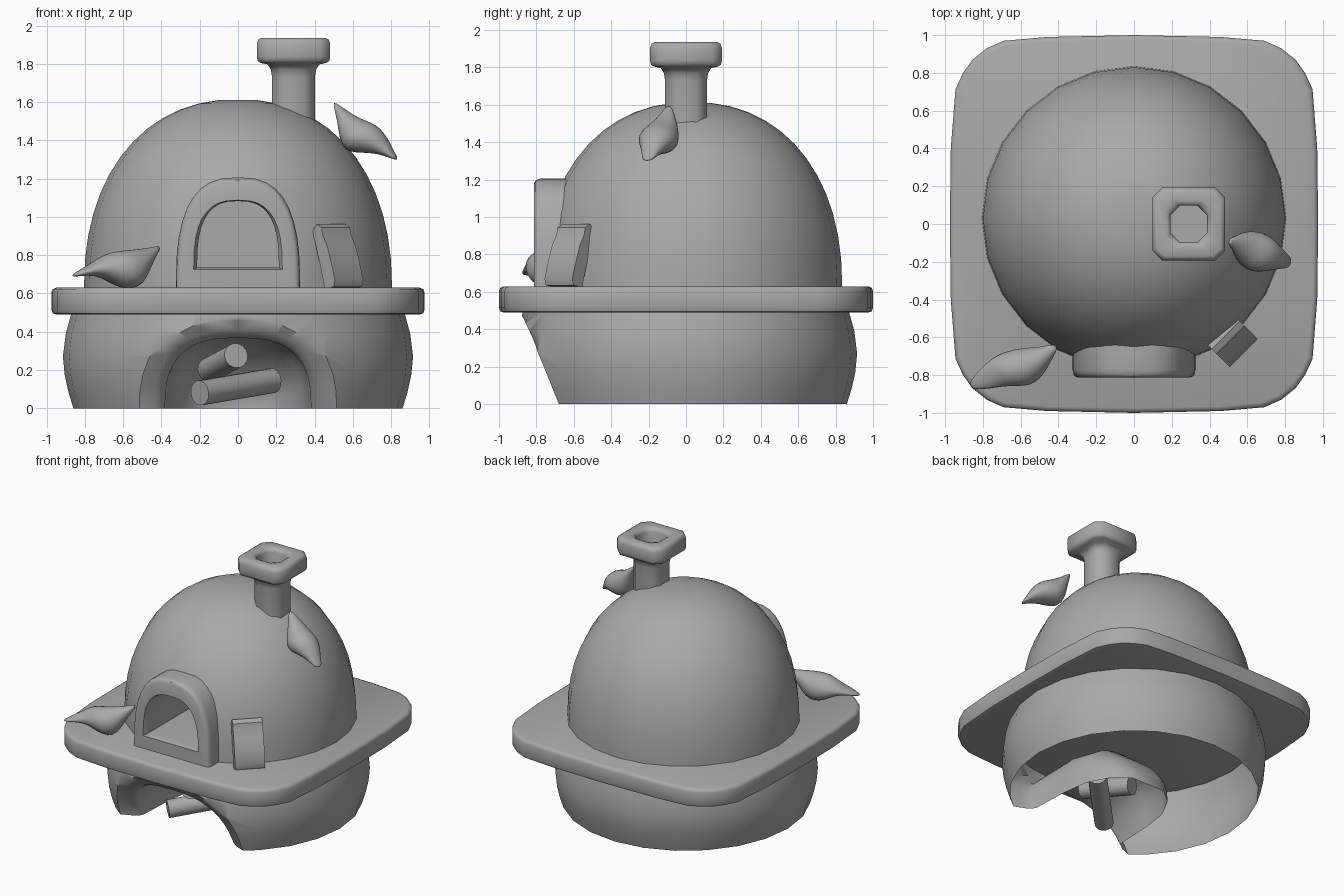
import bpy, bmesh, math
from mathutils import Vector

cube = bpy.data.objects.get("Cube")
if cube:
    bpy.data.objects.remove(cube, do_unlink=True)

clay = bpy.data.materials.new("plain_grey_clay")
clay.use_nodes = True
GREY = (0.4, 0.4, 0.4, 1.0)
clay.diffuse_color = GREY
clay.node_tree.nodes["Principled BSDF"].inputs["Base Color"].default_value = GREY


def loft(name, rings):
    """Skin a list of equal-length closed rings and cap both ends."""
    bm = bmesh.new()
    loops = [[bm.verts.new(p) for p in ring] for ring in rings]
    n = len(loops[0])
    for a, b in zip(loops, loops[1:]):
        for i in range(n):
            j = (i + 1) % n
            bm.faces.new((a[i], a[j], b[j], b[i]))
    bm.faces.new(loops[0])
    bm.faces.new(loops[-1])
    bmesh.ops.recalc_face_normals(bm, faces=bm.faces)
    mesh = bpy.data.meshes.new(name)
    bm.to_mesh(mesh)
    bm.free()
    obj = bpy.data.objects.new(name, mesh)
    mesh.materials.append(clay)
    bpy.context.collection.objects.link(obj)
    return obj


def activate(obj):
    bpy.ops.object.select_all(action='DESELECT')
    obj.select_set(True)
    bpy.context.view_layer.objects.active = obj


def smooth(obj, degrees=40):
    activate(obj)
    bpy.ops.object.shade_smooth_by_angle(angle=math.radians(degrees))


def combine(obj, other, operation):
    """Apply a boolean and discard the helper."""
    activate(obj)
    mod = obj.modifiers.new("combine", 'BOOLEAN')
    mod.object, mod.operation, mod.solver = other, operation, 'EXACT'
    bpy.ops.object.modifier_apply(modifier=mod.name)
    bpy.data.objects.remove(other, do_unlink=True)


def circle(r, z, cy=0.0, n=24):
    return [Vector((r * math.cos(math.tau * i / n), cy + r * math.sin(math.tau * i / n), z))
            for i in range(n)]


def arch(y, w, h, z0, drop=0.0, lean=0.0, steps=18):
    """Rounded arch outline, extended downward by drop, its top leaning forward."""
    p = 2 / 2.7
    pts = []
    for i in range(steps + 1):
        a = math.pi * i / steps
        c, s = math.cos(a), max(math.sin(a), 0.0) ** p
        pts.append(Vector((math.copysign(w * abs(c) ** p, c), y - lean * s, z0 + h * s)))
    if drop:
        pts += [Vector((-w, y, z0 - drop)), Vector((w, y, z0 - drop))]
    return pts


# Hollow base with a flared mouth and a firewood niche that slopes down to the back
base = loft("base_wall", [circle(r, z) for r, z in
            [(.86, 0), (.885, .08), (.905, .17), (.915, .27), (.9, .39), (.87, .5)]])
niche = loft("niche_cutter", [arch(y, w, h, 0, .1, lean) for y, w, h, lean in
             [(-1.1, .64, .53, .05), (-.735, .64, .53, .175), (-.685, .53, .46, .185),
              (-.645, .435, .405, .19), (-.615, .395, .378, .195), (-.59, .382, .368, .19),
              (-.3, .37, .39, .05), (-.1, .34, .34, 0), (.05, .26, .22, 0),
              (.15, .14, .08, 0)]])
combine(base, niche, 'DIFFERENCE')
bm = bmesh.new()
bm.from_mesh(base.data)
flat = [f for f in bm.faces if abs(f.normal.z) > .99
        and (f.calc_center_median().z < .01 or f.calc_center_median().z > .49)]
bmesh.ops.delete(bm, geom=flat, context='FACES')
bm.to_mesh(base.data)
bm.free()
smooth(base, 50)

# Rounded square counter slab
corner = [(.975, 0), (.97, .4), (.945, .715), (.905, .8), (.855, .87), (.78, .93),
          (.69, .97), (.46, .99), (0, 1)]
outline = corner + [(-x, y) for x, y in corner[-2::-1]]
outline += [(x, -y) for x, y in outline[-2:0:-1]]
slab = loft("counter_slab", [[Vector((x * s, y * s, z)) for x, y in outline] for s, z in
            [(.975, .49), (.993, .496), (1, .515), (1, .605), (.993, .622), (.975, .63)]])
smooth(slab, 50)

# Dome with arched doorway
power = 2 / 2.2
angles = [math.radians(a) for a in range(0, 85, 7)]
profile = [(.805, .5)] + [(.805 * math.cos(a) ** power, .63 + .985 * math.sin(a) ** power)
                          for a in angles]
dome = loft("oven_dome", [circle(r, z, .03) for r, z in profile])
frame = loft("door_frame", [arch(y, w, h, .63, .1) for y, w, h in
             [(-.812, .298, .55), (-.806, .312, .564), (-.793, .321, .572),
              (-.77, .325, .577), (-.35, .325, .577)]])
combine(dome, frame, 'UNION')
hole = loft("door_cutter", [arch(y, w, h, z) for y, w, h, z in
            [(-.83, .24, .37, .72), (-.808, .23, .36, .727), (-.79, .219, .352, .732),
             (-.77, .214, .348, .735), (-.25, .214, .348, .735)]])
combine(dome, hole, 'DIFFERENCE')
smooth(dome, 35)


# Chimney: one chamfered square profile from pipe to cap and down the flue
def chamfered(h, c, z, cx=.29, cy=0):
    k = h - c
    pts = [(h, -k), (h, k), (k, h), (-k, h), (-h, k), (-h, -k), (-k, -h), (k, -h)]
    return [Vector((cx + x, cy + y, z)) for x, y in pts]


chimney = loft("chimney", [chamfered(*s) for s in
               [(.112, .055, 1.4), (.112, .055, 1.73), (.118, .055, 1.77), (.135, .05, 1.797),
                (.172, .045, 1.805), (.187, .05, 1.815), (.192, .05, 1.835), (.192, .05, 1.905),
                (.185, .05, 1.926), (.17, .045, 1.935), (.122, .045, 1.935), (.105, .05, 1.927),
                (.097, .05, 1.905), (.097, .05, 1.65)]])
smooth(chimney, 55)

# Curved door panel leaning against the dome
panel = [(0, .925), (.03, .962), (.066, .945), (.075, .905), (.107, .85), (.135, .77),
         (.165, .67), (.155, .635), (.09, .625), (.055, .75)]
out = Vector((1, -1, 0)).normalized()
side = Vector((1, 1, 0)).normalized()
start = Vector((.39, -.64, 0))
leaning_door = loft("leaning_door", [[start + side * s + out * r + Vector((0, 0, z))
                                     for r, z in panel] for s in (0, .21)])
smooth(leaning_door, 35)


def tube(name, sections, n=14):
    """Loft ellipses given as (x, y, z, half width, half height) along a straight heading."""
    t = (Vector(sections[-1][:3]) - Vector(sections[0][:3])).normalized()
    u = t.cross(Vector((0, 0, 1))).normalized()
    v = u.cross(t)
    turn = [math.tau * i / n for i in range(n)]
    return loft(name, [[Vector((x, y, z)) + u * w * math.cos(a) + v * h * math.sin(a)
                        for a in turn] for x, y, z, w, h in sections])


# Firewood
for name, a, b in [("lower_log", (-.2, -.56, .08), (.18, -.18, .145)),
                   ("upper_log", (-.01, -.56, .275), (-.15, -.2, .2))]:
    smooth(tube(name, [(*a, .066, .066), (*b, .066, .066)]))


# Birds: tapered bodies with a thin tail and a full belly
def bird(name, sections):
    obj = tube(name, sections)
    smooth(obj, 80)
    obj.modifiers.new("rounding", 'SUBSURF').levels = 1


bird("counter_bird", [(-.87, -.86, .69, .02, .006), (-.79, -.82, .718, .06, .022),
                      (-.72, -.785, .732, .082, .05), (-.66, -.77, .723, .1, .095),
                      (-.59, -.76, .722, .108, .108), (-.53, -.735, .735, .092, .1),
                      (-.48, -.705, .78, .058, .058), (-.44, -.67, .817, .035, .028),
                      (-.41, -.65, .842, .012, .008)])
bird("dome_bird", [(.50, -.09, 1.598, .012, .006), (.545, -.1, 1.53, .05, .035),
                   (.585, -.12, 1.455, .09, .08), (.635, -.145, 1.415, .112, .105),
                   (.69, -.16, 1.4, .102, .085), (.75, -.18, 1.37, .068, .052),
                   (.79, -.195, 1.335, .045, .025), (.832, -.21, 1.3, .025, .006)])
